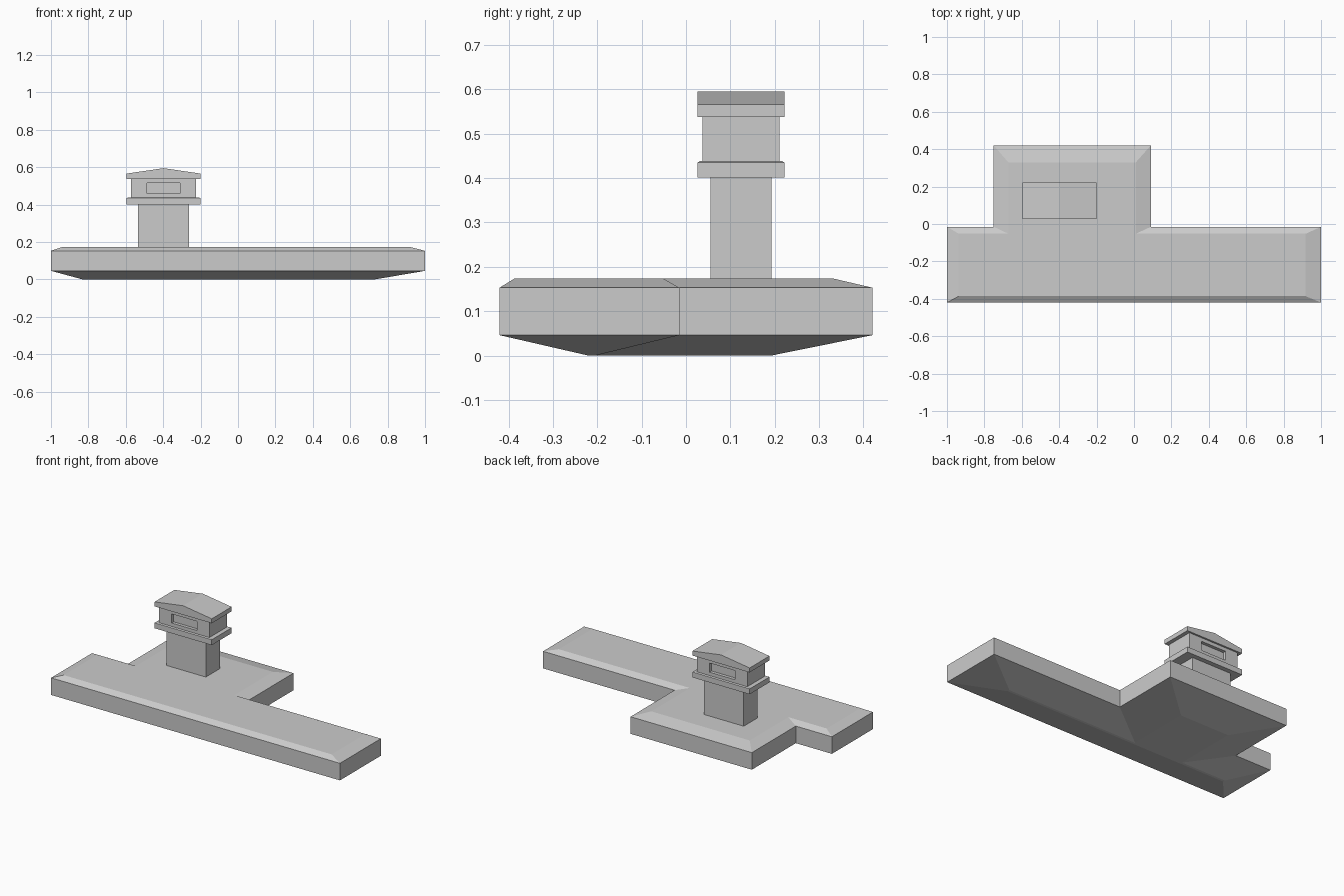
import bpy, bmesh

if "Cube" in bpy.data.objects:
    bpy.data.objects.remove(bpy.data.objects["Cube"])


def loft(name, rings):
    """Closed solid skinned through rings of (points, z)."""
    bm = bmesh.new()
    loops = [[bm.verts.new((p[0], p[1], z)) for p in pts] for pts, z in rings]
    n = len(loops[0])
    for a, b in zip(loops, loops[1:]):
        for i in range(n):
            j = (i + 1) % n
            bm.faces.new((a[i], a[j], b[j], b[i]))
    bm.faces.new(loops[0][::-1])
    bm.faces.new(loops[-1])
    bmesh.ops.recalc_face_normals(bm, faces=bm.faces[:])
    mesh = bpy.data.meshes.new(name)
    bm.to_mesh(mesh)
    bm.free()
    ob = bpy.data.objects.new(name, mesh)
    bpy.context.collection.objects.link(ob)
    return ob


def tee(x0, x1, y0, ym, y1, xa, xb):
    """T-shaped outline: front strip x0..x1, back block xa..xb."""
    return [(x0, y0), (x1, y0), (x1, ym), (xb, ym),
            (xb, y1), (xa, y1), (xa, ym), (x0, ym)]


CX, CY = -0.398, 0.124  # tower axis


def rect(hx, hy):
    return [(CX - hx, CY - hy), (CX + hx, CY - hy),
            (CX + hx, CY + hy), (CX - hx, CY + hy)]


# Platform: straight sides, chamfered deck, tapered underside
edge = tee(-1, 1, -0.42, -0.015, 0.42, -0.75, 0.09)
deck = tee(-0.937, 0.918, -0.386, -0.052, 0.33, -0.672, 0.01)
keel = tee(-0.83, 0.73, -0.22, -0.205, 0.192, -0.52, -0.18)
loft("platform", [(keel, 0), (edge, 0.046), (edge, 0.153), (deck, 0.174)])

# Tower shaft and balcony ledge
loft("tower_shaft", [(rect(0.137, 0.069), 0.17), (rect(0.137, 0.069), 0.402)])
loft("balcony", [(rect(0.198, 0.098), 0.401), (rect(0.198, 0.098), 0.435),
                 (rect(0.19, 0.093), 0.438)])

# Cabin with recessed windows front and back
cabin = loft("cabin", [(rect(0.174, 0.087), 0.436), (rect(0.174, 0.087), 0.538)])
for side in (-1, 1):
    y = CY + side * 0.087
    pts = [(CX + sx * 0.088, y + sy * 0.02)
           for sx, sy in ((-1, -1), (1, -1), (1, 1), (-1, 1))]
    cutter = loft("window_cutter", [(pts, 0.459), (pts, 0.516)])
    cutter.hide_render = True
    cutter.hide_viewport = True
    mod = cabin.modifiers.new("window", 'BOOLEAN')
    mod.operation = 'DIFFERENCE'
    mod.solver = 'EXACT'
    mod.object = cutter

# Shallow gabled roof: ridge runs front to back
roof = loft("roof", [(rect(0.198, 0.098), 0.538), (rect(0.198, 0.098), 0.566)])
bm = bmesh.new()
bm.from_mesh(roof.data)
ends = [e for e in bm.edges if all(v.co.z > 0.55 for v in e.verts)
        and abs(e.verts[0].co.y - e.verts[1].co.y) < 1e-4]
cut = bmesh.ops.subdivide_edges(bm, edges=ends, cuts=1)
for v in bm.verts:
    if v.co.z > 0.55 and abs(v.co.x - CX) < 1e-3:
        v.co.z = 0.595
ridge = [v for v in bm.verts if v.co.z > 0.59]
if not any(set(e.verts) == set(ridge) for e in bm.edges):
    bmesh.ops.connect_verts(bm, verts=ridge)
bm.to_mesh(roof.data)
bm.free()
